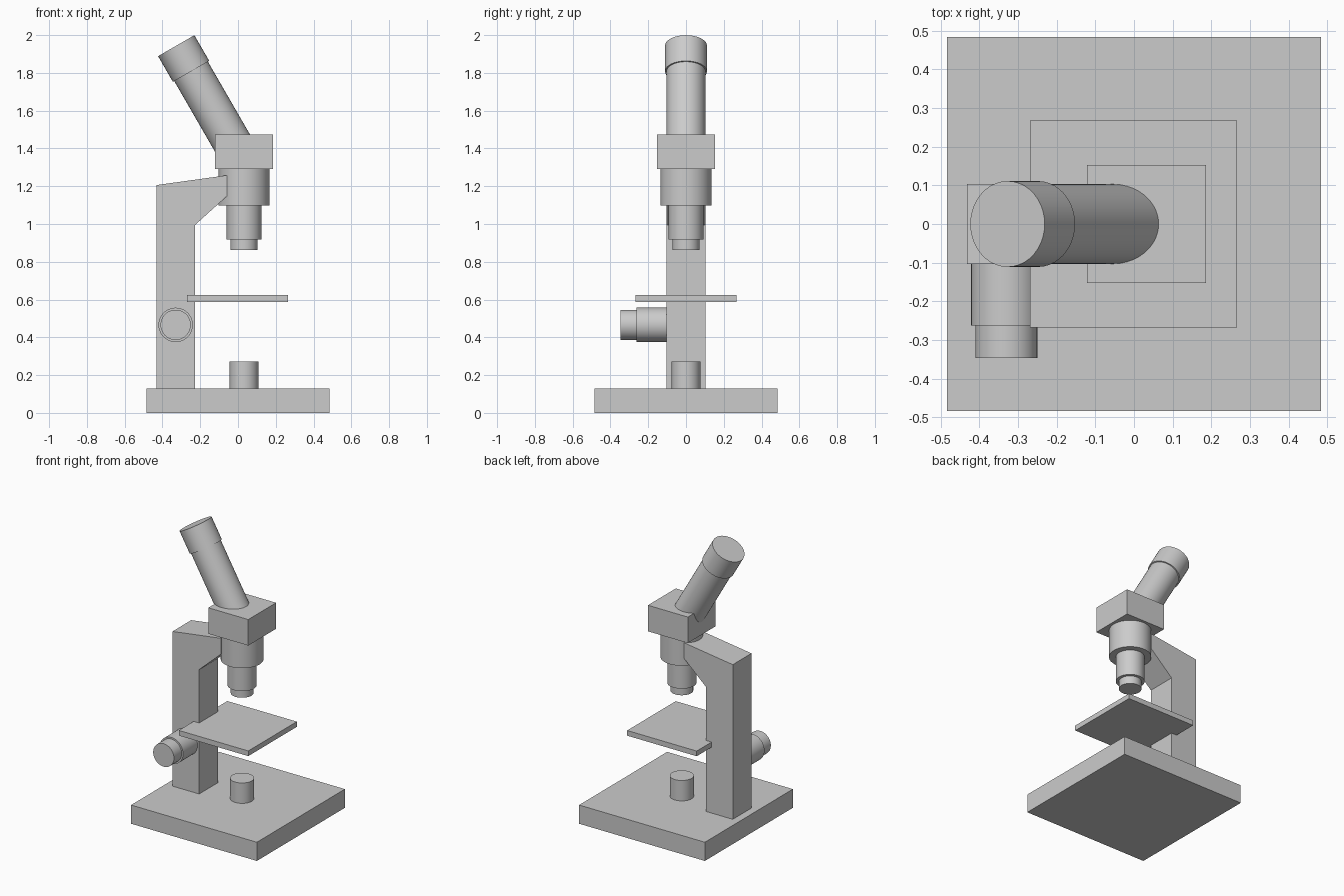
import bpy, bmesh, math
from mathutils import Vector

if "Cube" in bpy.data.objects:
    bpy.data.objects.remove(bpy.data.objects["Cube"])


def box(name, x0, x1, half_y, z0, z1):
    bpy.ops.mesh.primitive_cube_add(size=1, location=((x0 + x1) / 2, 0, (z0 + z1) / 2))
    ob = bpy.context.object
    ob.name = name
    ob.scale = (x1 - x0, 2 * half_y, z1 - z0)
    bpy.ops.object.transform_apply(location=False, rotation=False, scale=True)
    return ob


def cylinder(name, start, end, radius, sides=40):
    a, b = Vector(start), Vector(end)
    axis = b - a
    bpy.ops.mesh.primitive_cylinder_add(
        vertices=sides, radius=radius, depth=axis.length, location=(a + b) / 2,
        rotation=axis.to_track_quat('Z', 'Y').to_euler())
    ob = bpy.context.object
    ob.name = name
    bpy.ops.object.shade_smooth_by_angle(angle=math.radians(30))
    return ob


def extruded_profile(name, points, half_y):
    bm = bmesh.new()
    face = bm.faces.new([bm.verts.new((x, -half_y, z)) for x, z in points])
    ext = bmesh.ops.extrude_face_region(bm, geom=[face])
    moved = [v for v in ext["geom"] if isinstance(v, bmesh.types.BMVert)]
    bmesh.ops.translate(bm, verts=moved, vec=(0, 2 * half_y, 0))
    bmesh.ops.recalc_face_normals(bm, faces=bm.faces)
    mesh = bpy.data.meshes.new(name)
    bm.to_mesh(mesh)
    bm.free()
    ob = bpy.data.objects.new(name, mesh)
    bpy.context.collection.objects.link(ob)
    return ob


# Base, stage and head block
box("base", -0.484, 0.484, 0.484, 0, 0.13)
box("stage", -0.269, 0.266, 0.267, 0.588, 0.624)
box("head_block", -0.121, 0.186, 0.153, 1.292, 1.473)

# Upright arm with its angled bracket
extruded_profile("arm", [(-0.432, 0.13), (-0.227, 0.13), (-0.227, 0.995),
                         (-0.058, 1.148), (-0.058, 1.258), (-0.432, 1.206)], 0.103)

# Upright cylinders on the optical axis
AXIS_X = 0.032
for name, z0, z1, r in [("lamp", 0.13, 0.272, 0.076),
                        ("objective_tip", 0.863, 0.918, 0.072),
                        ("objective", 0.918, 1.098, 0.092),
                        ("nosepiece", 1.098, 1.292, 0.135)]:
    cylinder(name, (AXIS_X, 0, z0), (AXIS_X, 0, z1), r)

# Viewing tube and eyepiece, tilted back 30 degrees
tilt = math.radians(30)
down = Vector((math.sin(tilt), 0, -math.cos(tilt)))
top = Vector((-0.327, 0, 1.944))
cylinder("eyepiece", top + down * 0.157, top, 0.111)
cylinder("viewing_tube", top + down * 0.66, top + down * 0.157, 0.103)

# Stepped focus knob on the front side of the arm
cylinder("coarse_focus_knob", (-0.33, -0.103, 0.466), (-0.33, -0.262, 0.466), 0.091)
cylinder("fine_focus_knob", (-0.33, -0.262, 0.466), (-0.33, -0.347, 0.466), 0.08)
